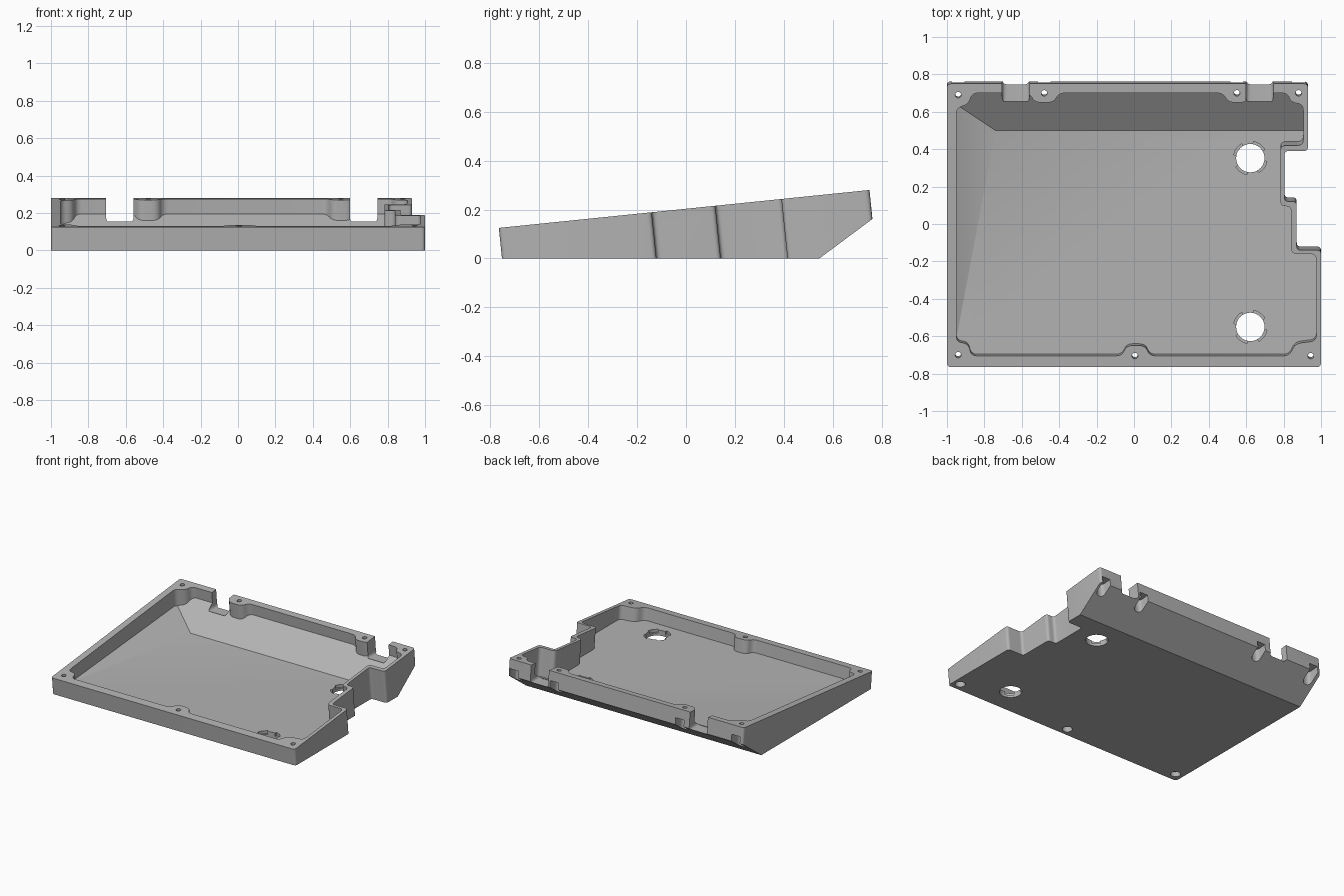
import bpy, bmesh, math
from mathutils import Matrix, Vector

cube = bpy.data.objects.get("Cube")
if cube:
    bpy.data.objects.remove(cube)

TILT = math.atan(0.1023)
# The rim plane is tilted; walls run square to it
TILTED = (Matrix.Translation((0, 0, 0.2033)) @ Matrix.Rotation(TILT, 4, 'X')
          @ Matrix.Diagonal((1, 1 / math.cos(TILT), 1, 1)))
UPRIGHT = Matrix.Identity(4)
FACING_BACK = Matrix(((1, 0, 0, 0), (0, 0, -1, 0), (0, 1, 0, 0), (0, 0, 0, 1)))

grey = bpy.data.materials.new("grey plastic")
grey.use_nodes = True
grey.diffuse_color = (0.45, 0.45, 0.45, 1)
grey.node_tree.nodes["Principled BSDF"].inputs["Base Color"].default_value = (0.45, 0.45, 0.45, 1)


def rounded(points, radius, steps=5):
    """Round every corner of a closed outline."""
    result = []
    pts = [Vector(p) for p in points]
    for i, p in enumerate(pts):
        to_prev, to_next = pts[i - 1] - p, pts[(i + 1) % len(pts)] - p
        a = p + to_prev.normalized() * min(radius, to_prev.length * 0.45)
        b = p + to_next.normalized() * min(radius, to_next.length * 0.45)
        for s in range(steps + 1):
            t = s / steps
            result.append(a * (1 - t) ** 2 + p * 2 * t * (1 - t) + b * t * t)
    return result


def circle(x, y, radius, sides=32):
    return [(x + radius * math.cos(math.tau * i / sides),
             y + radius * math.sin(math.tau * i / sides)) for i in range(sides)]


def prism(name, outline, low, high, frame=UPRIGHT, planes=()):
    """Extrude an outline in a frame, then trim it with (point, outward normal) planes."""
    bm = bmesh.new()
    face = bm.faces.new([bm.verts.new((p[0], p[1], low)) for p in outline])
    moved = bmesh.ops.extrude_face_region(bm, geom=[face])["geom"]
    for v in moved:
        if isinstance(v, bmesh.types.BMVert):
            v.co.z = high
    bmesh.ops.transform(bm, matrix=frame, verts=bm.verts)
    for point, normal in planes:
        cut = bmesh.ops.bisect_plane(bm, geom=bm.verts[:] + bm.edges[:] + bm.faces[:], dist=1e-5,
                                     plane_co=point, plane_no=normal, clear_outer=True)
        edges = [e for e in cut["geom_cut"] if isinstance(e, bmesh.types.BMEdge)]
        bmesh.ops.edgeloop_fill(bm, edges=edges)
    bmesh.ops.recalc_face_normals(bm, faces=bm.faces)
    mesh = bpy.data.meshes.new(name)
    bm.to_mesh(mesh)
    bm.free()
    mesh.materials.append(grey)
    obj = bpy.data.objects.new(name, mesh)
    bpy.context.collection.objects.link(obj)
    return obj


def carve(target, cutter):
    cutter.hide_render = True
    mod = target.modifiers.new("cut", 'BOOLEAN')
    mod.operation, mod.solver, mod.object = 'DIFFERENCE', 'EXACT', cutter
    bpy.context.view_layer.objects.active = target
    bpy.ops.object.modifier_apply(modifier=mod.name)
    bpy.data.objects.remove(cutter)


# Outer shell with stepped side and sloped underside at the back
outer = [(-1, -0.765), (1, -0.765), (1, -0.14), (0.87, -0.14), (0.87, 0.12),
         (0.805, 0.12), (0.805, 0.39), (0.93, 0.39), (0.93, 0.75), (-1, 0.75)]
case = prism("case_bottom", rounded(outer, 0.022), -0.5, 0, TILTED,
             [((0, 0, 0), (0, 0, -1)), ((0, 0.545, 0), (0, 0.16, -0.215))])

# Hollow with screw bosses in its outline and sloped back and left floors
inner = [(-0.95, -0.63), (-0.885, -0.64), (-0.87, -0.705),
         (-0.065, -0.705), (-0.04, -0.65), (0.06, -0.65), (0.085, -0.705),
         (0.83, -0.705), (0.86, -0.64), (0.975, -0.625),
         (0.975, -0.16), (0.84, -0.16), (0.84, 0.095), (0.782, 0.095), (0.782, 0.42), (0.905, 0.42),
         (0.905, 0.64), (0.84, 0.65), (0.82, 0.70),
         (0.63, 0.70), (0.6, 0.65), (0.505, 0.65), (0.475, 0.70),
         (-0.4, 0.70), (-0.43, 0.65), (-0.53, 0.65), (-0.56, 0.70),
         (-0.865, 0.70), (-0.885, 0.64), (-0.95, 0.62)]
corner = Vector((-0.74, 0.5, 0.04))
left_normal = (Vector((-0.95, -0.62, 0.04)) - corner).cross(Vector((-0.95, 0.64, 0.144)) - corner)
if left_normal.z > 0:
    left_normal.negate()
carve(case, prism("hollow", rounded(inner, 0.032), -0.5, 0.05, TILTED,
                  [((0, 0, 0.04), (0, 0, -1)), (corner, (0, 0.597, -0.802)),
                   (corner, left_normal)]))

# Connector notches in the back wall
for x in (-0.632, 0.672):
    notch = [(x - 0.073, 0.15), (x + 0.073, 0.15), (x + 0.073, 0.5), (x - 0.073, 0.5)]
    carve(case, prism("notch", rounded(notch, 0.025), -0.9, -0.655, FACING_BACK))

# Screw holes, with open pockets at the back and round recesses at the front
for x, y in ((-0.94, 0.69), (-0.48, 0.70), (0.55, 0.70), (0.88, 0.70)):
    slot = [(x - 0.034, y - 0.034), (x + 0.034, y - 0.034), (x + 0.034, y + 0.2), (x - 0.034, y + 0.2)]
    carve(case, prism("pocket", rounded(slot, 0.033), -0.4, -0.07, TILTED))
    carve(case, prism("screw_hole", circle(x, y, 0.016, 20), -0.2, 0.05, TILTED))
for x, y in ((-0.94, -0.70), (0.005, -0.705), (0.945, -0.705)):
    carve(case, prism("recess", circle(x, y, 0.034), -0.4, -0.09, TILTED))
    carve(case, prism("screw_hole", circle(x, y, 0.016, 20), -0.2, 0.05, TILTED))

# Foot openings with shallow locking arcs
for y in (0.352, -0.55):
    carve(case, prism("foot_opening", circle(0.622, y, 0.076), -0.1, 0.1))
    for k in range(4):
        middle = math.radians(55 + 90 * k)
        angles = [middle + math.radians(d) for d in range(-24, 25, 8)]
        arc = [(0.622 + 0.09 * math.cos(a), y + 0.09 * math.sin(a)) for a in angles]
        arc += [(0.622 + 0.06 * math.cos(a), y + 0.06 * math.sin(a)) for a in reversed(angles)]
        carve(case, prism("locking_arc", arc, 0.018, 0.1))

bpy.ops.object.select_all(action='DESELECT')
case.select_set(True)
bpy.context.view_layer.objects.active = case
bpy.ops.object.shade_smooth_by_angle(angle=math.radians(30))
